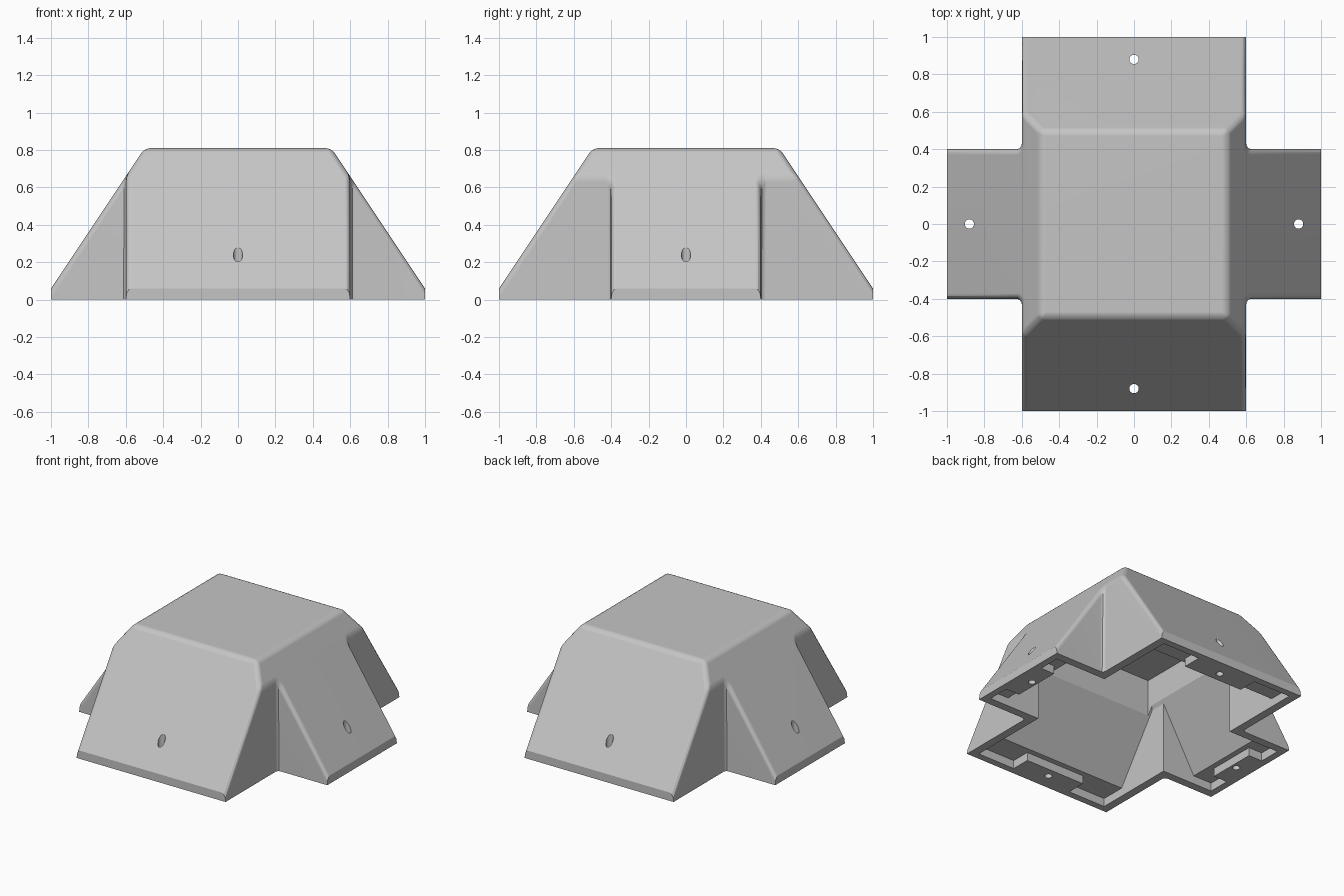
import bpy, bmesh
from mathutils import Vector, Matrix

cube = bpy.data.objects.get("Cube")
if cube:
    bpy.data.objects.remove(cube, do_unlink=True)

grey = bpy.data.materials.new("light grey plastic")
grey.use_nodes = True
colour = (0.56, 0.56, 0.56, 1)
grey.diffuse_color = colour
grey.node_tree.nodes["Principled BSDF"].inputs["Base Color"].default_value = colour


def cross_prism(body_x, arm_y, reach_x, reach_y, z0, z1):
    """Plus-shaped prism: a wide arm along y and a narrower arm along x."""
    bm = bmesh.new()
    quarter = [(reach_x, arm_y), (body_x, arm_y), (body_x, reach_y)]
    outline = quarter + [(-x, y) for x, y in reversed(quarter)]
    outline += [(-x, -y) for x, y in quarter]
    outline += [(x, -y) for x, y in reversed(quarter)]
    base = bm.faces.new([bm.verts.new((x, y, z0)) for x, y in outline])
    top = bmesh.ops.extrude_face_region(bm, geom=[base])
    moved = [v for v in top["geom"] if isinstance(v, bmesh.types.BMVert)]
    bmesh.ops.translate(bm, verts=moved, vec=(0, 0, z1 - z0))
    bmesh.ops.recalc_face_normals(bm, faces=bm.faces)
    return bm


def trim(bm, axis, low, high):
    """Slice both ends of an axis with the sloped plane through two points."""
    for side in (1, -1):
        point, normal = Vector((0, 0, low[1])), Vector((0, 0, low[0] - high[0]))
        point[axis] = side * low[0]
        normal[axis] = side * (high[1] - low[1])
        bmesh.ops.bisect_plane(
            bm, geom=bm.verts[:] + bm.edges[:] + bm.faces[:], dist=1e-5,
            plane_co=point, plane_no=normal.normalized(), clear_outer=True)
        rim = [e for e in bm.edges if e.is_boundary]
        bmesh.ops.edgenet_fill(bm, edges=rim)
    bmesh.ops.recalc_face_normals(bm, faces=bm.faces)


def add_object(name, bm):
    mesh = bpy.data.meshes.new(name)
    bm.to_mesh(mesh)
    bm.free()
    obj = bpy.data.objects.new(name, mesh)
    bpy.context.collection.objects.link(obj)
    return obj


def add_box(bm, x0, x1, y0, y1, z0, z1):
    size = Matrix.Diagonal((x1 - x0, y1 - y0, z1 - z0, 1))
    middle = Vector((x0 + x1, y0 + y1, z0 + z1)) / 2
    bmesh.ops.create_cube(bm, size=1, matrix=Matrix.Translation(middle) @ size)


# Outer body: filleted inside corners, sloped ends, softened upper edges
RIM, TOP = 0.06, 0.81
bm = cross_prism(0.6, 0.4, 1, 1, 0, TOP)
corners = [e for e in bm.edges if not e.is_convex]
bmesh.ops.bevel(bm, geom=corners, offset=0.025, segments=3, profile=0.5,
                affect='EDGES')
for axis in (0, 1):
    trim(bm, axis, (1, RIM), (0.5, TOP))
soft = []
for e in bm.edges:
    heights = [v.co.z for v in e.verts]
    if min(heights) > RIM - 0.01 and max(heights) > RIM + 0.01 and e.is_convex:
        if e.calc_face_angle(0) > 0.2:
            soft.append(e)
bmesh.ops.bevel(bm, geom=soft, offset=0.03, offset_type='OFFSET', segments=3,
                profile=0.5, affect='EDGES', clamp_overlap=False)
shell = add_object("cover_shell", bm)

# Hollow under the sloped arms
bm = cross_prism(0.54, 0.34, 0.8, 0.77, -0.1, 0.54)
trim(bm, 0, (0.8, RIM), (0.525, 0.54))
trim(bm, 1, (0.77, RIM), (0.48, 0.48))
cutters = [add_object("arm_hollow_cutter", bm)]

# Straight-sided central hollow
bm = bmesh.new()
add_box(bm, -0.525, 0.525, -0.48, 0.48, -0.1, 0.745)
cutters.append(add_object("core_hollow_cutter", bm))

# Shallow step around the underside
cutters.append(add_object("step_cutter", cross_prism(
    0.54, 0.34, 0.84, 0.81, -0.1, RIM)))

# Pockets beside the screw pads, and the screw holes
bm = bmesh.new()
for s in (1, -1):
    for t in (1, -1):
        xs, ys = sorted((s * 0.24, s * 0.54)), sorted((t * 0.78, t * 0.95))
        add_box(bm, *xs, *ys, -0.1, RIM)
        xs, ys = sorted((s * 0.81, s * 0.95)), sorted((t * 0.18, t * 0.34))
        add_box(bm, *xs, *ys, -0.1, RIM)
    for place in ((s * 0.88, 0, 0.2), (0, s * 0.88, 0.2)):
        bmesh.ops.create_cone(bm, cap_ends=True, segments=24, radius1=0.025,
                              radius2=0.025, depth=0.8,
                              matrix=Matrix.Translation(place))
cutters.append(add_object("pocket_and_hole_cutter", bm))

for cutter in cutters:
    cutter.hide_render = True
    mod = shell.modifiers.new(cutter.name, 'BOOLEAN')
    mod.operation, mod.solver, mod.object = 'DIFFERENCE', 'EXACT', cutter

# Bake the cuts, then remove the cutters
graph = bpy.context.evaluated_depsgraph_get()
shell_mesh = bpy.data.meshes.new_from_object(shell.evaluated_get(graph))
shell.modifiers.clear()
shell.data = shell_mesh
for cutter in cutters:
    bpy.data.objects.remove(cutter, do_unlink=True)
shell.data.materials.clear()
shell.data.materials.append(grey)

# Smooth blends with flat main faces
bpy.ops.object.select_all(action='DESELECT')
shell.select_set(True)
bpy.context.view_layer.objects.active = shell
bpy.ops.object.shade_smooth_by_angle(angle=0.5)
weighted = shell.modifiers.new("flat_main_faces", 'WEIGHTED_NORMAL')
weighted.keep_sharp = True
